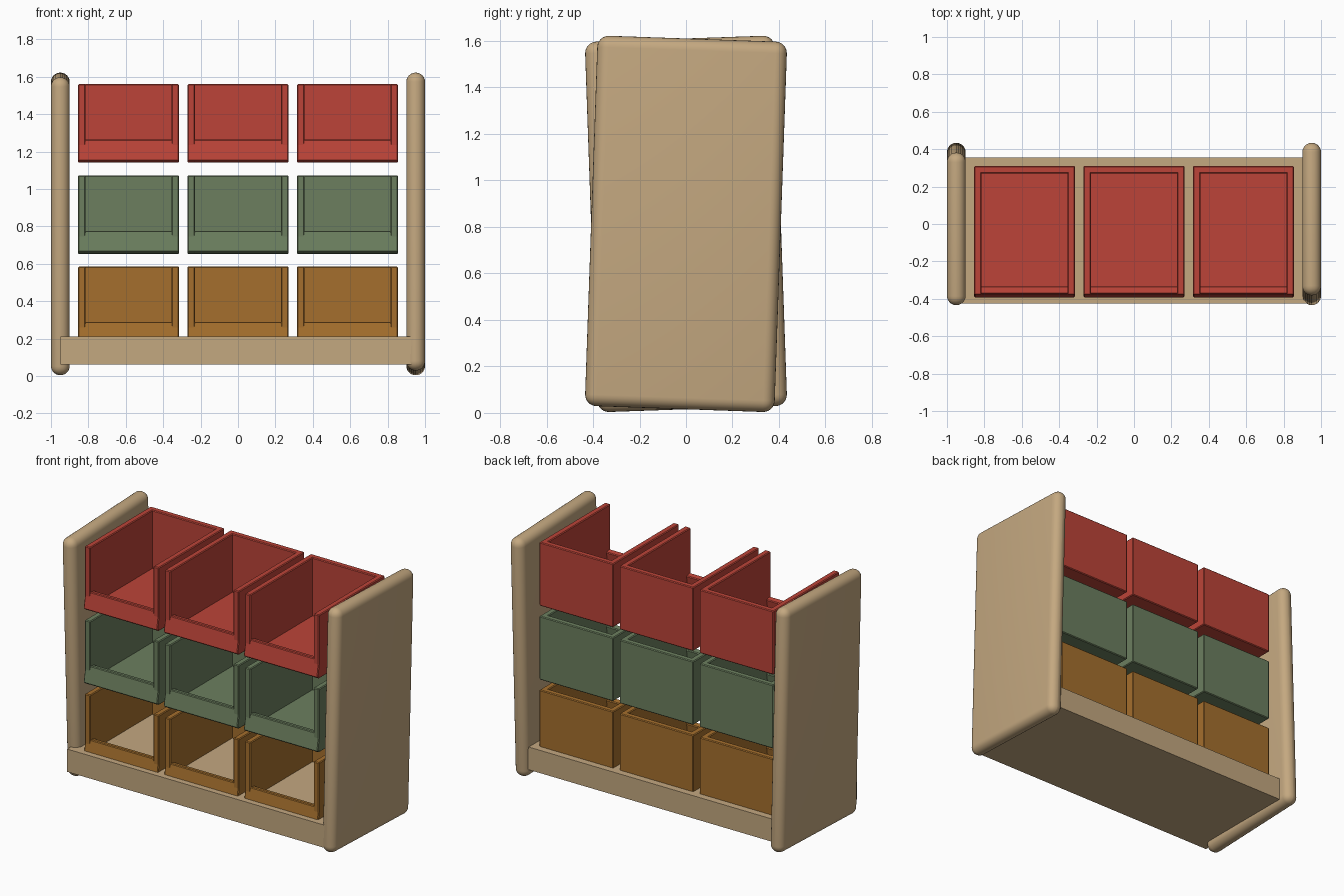
import bpy, bmesh, math
from mathutils import Matrix, Vector

if "Cube" in bpy.data.objects:
    bpy.data.objects.remove(bpy.data.objects["Cube"], do_unlink=True)


def material(name, rgb):
    """Flat colour from 0-255 sRGB values, stored as linear."""
    col = [(c / 255 / 12.92) if c < 11 else ((c / 255 + 0.055) / 1.055) ** 2.4 for c in rgb] + [1]
    m = bpy.data.materials.new(name)
    m.use_nodes = True
    m.diffuse_color = col
    m.node_tree.nodes["Principled BSDF"].inputs["Base Color"].default_value = col
    return m


def add_box(bm, lo, hi, bevel=0.0, segments=1, tilt=0.0):
    """Box between two corners, with rounded edges, tilted about x."""
    lo, hi = Vector(lo), Vector(hi)
    part = bmesh.new()
    bmesh.ops.create_cube(part, size=1)
    bmesh.ops.scale(part, vec=hi - lo, verts=part.verts)
    if bevel:
        bmesh.ops.bevel(part, geom=part.edges[:], offset=bevel, segments=segments,
                        profile=0.5, affect='EDGES')
    place = Matrix.Translation((lo + hi) / 2) @ Matrix.Rotation(tilt, 4, 'X')
    bmesh.ops.transform(part, matrix=place, verts=part.verts)
    temp = bpy.data.meshes.new("temp")
    part.to_mesh(temp)
    part.free()
    bm.from_mesh(temp)
    bpy.data.meshes.remove(temp)


def finish(name, bm, mat, location=(0, 0, 0)):
    mesh = bpy.data.meshes.new(name)
    bm.to_mesh(mesh)
    bm.free()
    mesh.materials.append(mat)
    ob = bpy.data.objects.new(name, mesh)
    ob.location = location
    bpy.context.collection.objects.link(ob)
    bpy.ops.object.select_all(action='DESELECT')
    ob.select_set(True)
    bpy.context.view_layer.objects.active = ob
    bpy.ops.object.shade_smooth_by_angle(angle=math.radians(35))
    return ob


wood = material("pale wood", (196, 168, 128))
rows = [("lower", 0.165, material("amber", (165, 111, 45))),
        ("middle", 0.652, material("sage green", (108, 127, 95))),
        ("upper", 1.14, material("brick red", (188, 68, 56)))]

# Side panels, leaning slightly in opposite directions
for name, side in (("left_panel", 1), ("right_panel", -1)):
    bm = bmesh.new()
    add_box(bm, (-0.05, -0.408, -0.797), (0.05, 0.408, 0.797),
            bevel=0.0495, segments=6, tilt=math.radians(-2 * side))
    finish(name, bm, wood, (0.95 * side, 0, 0.813))

# Base board
bm = bmesh.new()
add_box(bm, (-0.95, -0.425, 0.062), (0.95, 0.355, 0.212))
finish("base_board", bm, wood)


# Open bin: floor, two sides, back and a low leaning front lip
def make_bin(name, x, z, mat):
    half, wall, edge = 0.27, 0.04, 0.005
    bm = bmesh.new()
    add_box(bm, (-half, -0.376, 0), (half, 0.31, 0.035), edge)
    for s in (-1, 1):
        xs = sorted((s * half, s * (half - wall)))
        add_box(bm, (xs[0], -0.378, 0), (xs[1], 0.31, 0.42), edge)
    add_box(bm, (-half, 0.27, 0), (half, 0.31, 0.42), edge)
    add_box(bm, (-half, -0.383, 0.006), (half, -0.343, 0.122), edge, tilt=math.radians(-10))
    finish(name, bm, mat, (x, 0, z))


for row, z, mat in rows:
    for col, x in (("right", -0.585), ("centre", 0), ("left", 0.585)):
        make_bin(f"{row}_{col}_bin", x, z, mat)
